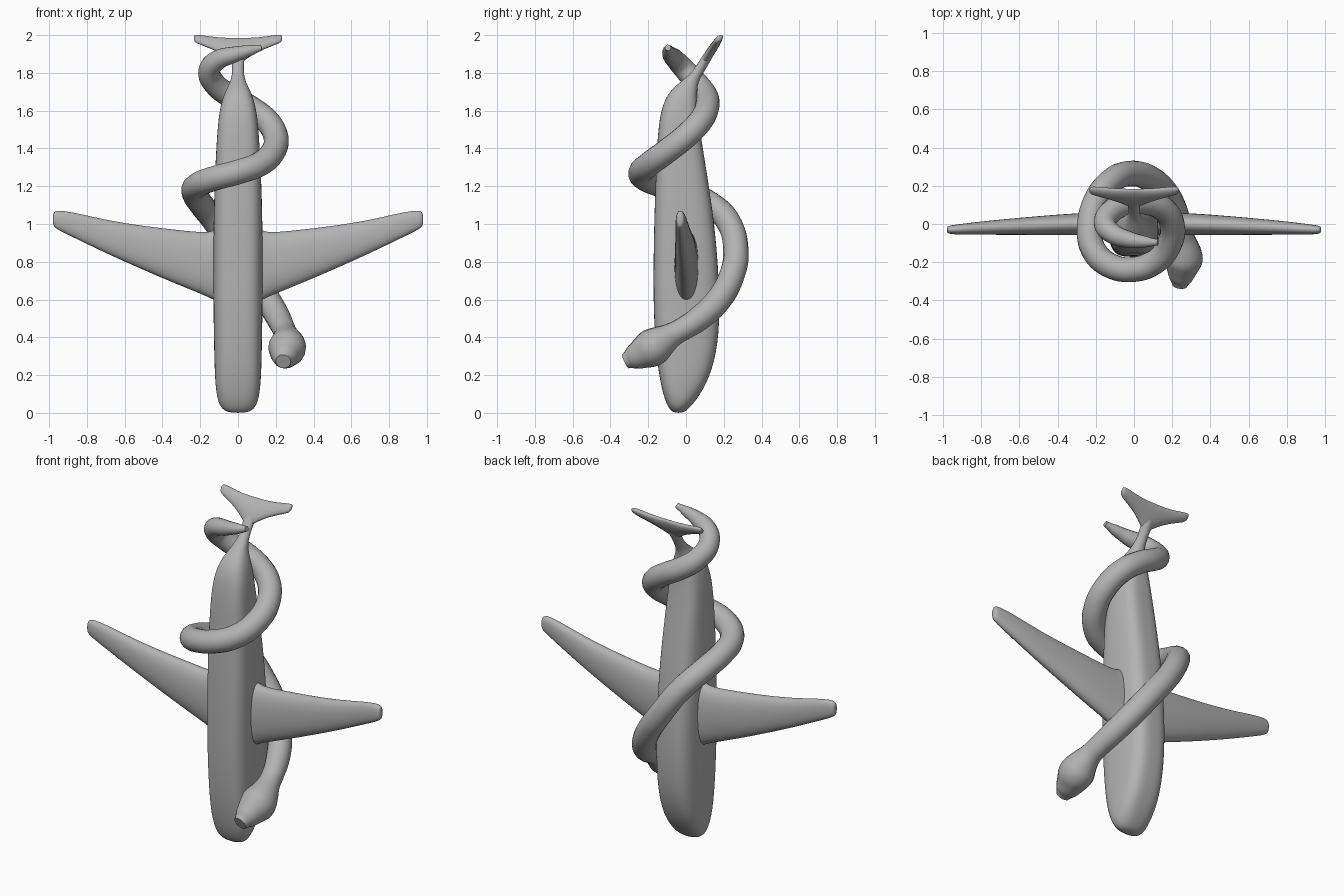
import bpy, bmesh, math
from mathutils import Vector

cube = bpy.data.objects.get("Cube")
if cube:
    bpy.data.objects.remove(cube, do_unlink=True)

GREY = (0.45, 0.45, 0.45, 1)
grey = bpy.data.materials.new("plain grey")
grey.use_nodes = True
grey.diffuse_color = GREY
grey.node_tree.nodes["Principled BSDF"].inputs["Base Color"].default_value = GREY


def superellipse(n, power):
    """Unit rounded outline as (u, v) pairs."""
    for i in range(n):
        a = 2 * math.pi * (i + 0.5) / n
        c, s = math.cos(a), math.sin(a)
        r = (abs(c) ** power + abs(s) ** power) ** (-1 / power)
        yield c * r, s * r


def loft(name, rings, subdiv=2):
    """Skin equal-length rings into a closed, smooth body."""
    bm = bmesh.new()
    rows = [[bm.verts.new(p) for p in ring] for ring in rings]
    n = len(rows[0])
    for a, b in zip(rows, rows[1:]):
        for i in range(n):
            j = (i + 1) % n
            bm.faces.new((a[i], a[j], b[j], b[i]))
    bm.faces.new(rows[0])
    bm.faces.new(rows[-1])
    bmesh.ops.recalc_face_normals(bm, faces=bm.faces)
    mesh = bpy.data.meshes.new(name)
    bm.to_mesh(mesh)
    bm.free()
    mesh.shade_smooth()
    mesh.materials.append(grey)
    ob = bpy.data.objects.new(name, mesh)
    bpy.context.collection.objects.link(ob)
    mod = ob.modifiers.new("smooth", "SUBSURF")
    mod.levels = mod.render_levels = subdiv
    return ob


# Fuselage standing on its nose: z, half width, front y, back y, squareness
stations = [
    (0.000, 0.050, -0.065, -0.015, 2.2), (0.020, 0.086, -0.088, 0.012, 2.5),
    (0.060, 0.106, -0.108, 0.048, 3), (0.120, 0.117, -0.126, 0.088, 3.5),
    (0.200, 0.123, -0.142, 0.128, 4), (0.350, 0.127, -0.162, 0.170, 4),
    (0.600, 0.131, -0.174, 0.182, 4), (0.950, 0.131, -0.170, 0.157, 4),
    (1.200, 0.125, -0.162, 0.122, 4), (1.450, 0.113, -0.152, 0.080, 4),
    (1.600, 0.100, -0.135, 0.062, 3.5), (1.690, 0.074, -0.098, 0.058, 3),
    (1.745, 0.044, -0.040, 0.062, 2.5), (1.790, 0.031, 0.020, 0.086, 2),
    (1.850, 0.030, 0.062, 0.122, 2), (1.910, 0.042, 0.100, 0.156, 2),
    (1.950, 0.050, 0.132, 0.172, 2),
]
body_rings = []
for z, hx, y0, y1, power in stations:
    body_rings.append([
        Vector((hx * u * (1 - 0.12 * max(v, 0)), (y0 + y1) / 2 + (y1 - y0) / 2 * v, z))
        for u, v in superellipse(24, power)])
loft("fuselage", body_rings)

# Swept wings: x, low z, high z, front y, back y
wing = [
    (0.05, 0.58, 0.975, -0.062, 0.066), (0.125, 0.592, 0.975, -0.062, 0.066),
    (0.155, 0.612, 0.953, -0.060, 0.063), (0.32, 0.678, 0.970, -0.059, 0.056),
    (0.50, 0.755, 0.990, -0.058, 0.042), (0.70, 0.845, 1.022, -0.057, 0.024),
    (0.85, 0.918, 1.058, -0.056, 0.008), (0.94, 0.962, 1.073, -0.055, -0.004),
    (0.970, 0.980, 1.069, -0.051, -0.009), (0.980, 0.995, 1.055, -0.044, -0.016),
]
for side, label in ((1, "left"), (-1, "right")):
    loft(label + "_wing", [
        [Vector((side * x, (y0 + y1) / 2 + (y1 - y0) / 2 * v, (z0 + z1) / 2 + (z1 - z0) / 2 * u))
         for u, v in superellipse(16, 2.4)] for x, z0, z1, y0, y1 in wing])

# Tailplane leaning back: x, low z, high z, half thickness
half_tail = [
    (0.0, 1.840, 1.988, 0.030), (0.035, 1.865, 1.987, 0.029), (0.075, 1.893, 1.987, 0.027),
    (0.13, 1.922, 1.991, 0.025), (0.19, 1.945, 2.000, 0.023),
    (0.222, 1.958, 2.003, 0.019), (0.234, 1.970, 2.000, 0.012),
]
span = [(-x, *rest) for x, *rest in reversed(half_tail[1:])] + half_tail
lean = math.atan(0.65)
tail_rings = []
for x, z0, z1, t in span:
    ring = []
    for u, v in superellipse(14, 2):
        zc = (z0 + z1) / 2 + (z1 - z0) / 2 * u
        yc = 0.09 + 0.65 * (zc - 1.85)
        ring.append(Vector((x, yc + t * v * math.cos(lean), zc - 0.4 * t * v * math.sin(lean))))
    tail_rings.append(ring)
loft("tailplane", tail_rings)

# Coiled serpent from nose to tail tip: x, y, z, radius
coil = [
    (0.240, -0.322, 0.272, 0.040), (0.245, -0.285, 0.290, 0.062),
    (0.252, -0.235, 0.315, 0.084), (0.260, -0.180, 0.345, 0.100),
    (0.260, -0.130, 0.378, 0.087), (0.253, -0.075, 0.412, 0.066),
    (0.240, -0.010, 0.448, 0.062), (0.215, 0.070, 0.500, 0.066),
    (0.160, 0.170, 0.595, 0.068), (0.080, 0.240, 0.720, 0.068),
    (-0.020, 0.264, 0.860, 0.067), (-0.120, 0.225, 1.010, 0.066),
    (-0.195, 0.130, 1.105, 0.066), (-0.232, 0.000, 1.165, 0.066),
    (-0.215, -0.130, 1.205, 0.066), (-0.130, -0.215, 1.240, 0.066),
    (0.000, -0.238, 1.275, 0.066), (0.120, -0.190, 1.320, 0.066),
    (0.190, -0.095, 1.390, 0.066), (0.198, 0.005, 1.470, 0.066),
    (0.150, 0.080, 1.550, 0.065), (0.060, 0.112, 1.620, 0.064),
    (-0.045, 0.105, 1.680, 0.063), (-0.122, 0.062, 1.740, 0.061),
    (-0.152, 0.000, 1.810, 0.058), (-0.112, -0.050, 1.865, 0.053),
    (-0.020, -0.083, 1.897, 0.043), (0.070, -0.094, 1.920, 0.028),
    (0.125, -0.096, 1.934, 0.016),
]
curve = bpy.data.curves.new("serpent", "CURVE")
curve.dimensions = "3D"
curve.bevel_depth = 1.0
curve.bevel_resolution = 6
curve.resolution_u = 6
curve.use_fill_caps = True
spline = curve.splines.new("BEZIER")
spline.radius_interpolation = "CARDINAL"
spline.bezier_points.add(len(coil) - 1)
for bp, (x, y, z, r) in zip(spline.bezier_points, coil):
    bp.co = (x, y, z)
    bp.radius = r
    bp.handle_left_type = bp.handle_right_type = "AUTO"
curve.materials.append(grey)
serpent = bpy.data.objects.new("serpent", curve)
bpy.context.collection.objects.link(serpent)

# Bake the curve into a smooth mesh with crisp end caps
bpy.ops.object.select_all(action="DESELECT")
serpent.select_set(True)
bpy.context.view_layer.objects.active = serpent
bpy.ops.object.convert(target="MESH")
bpy.ops.object.shade_smooth_by_angle(angle=math.radians(40))
